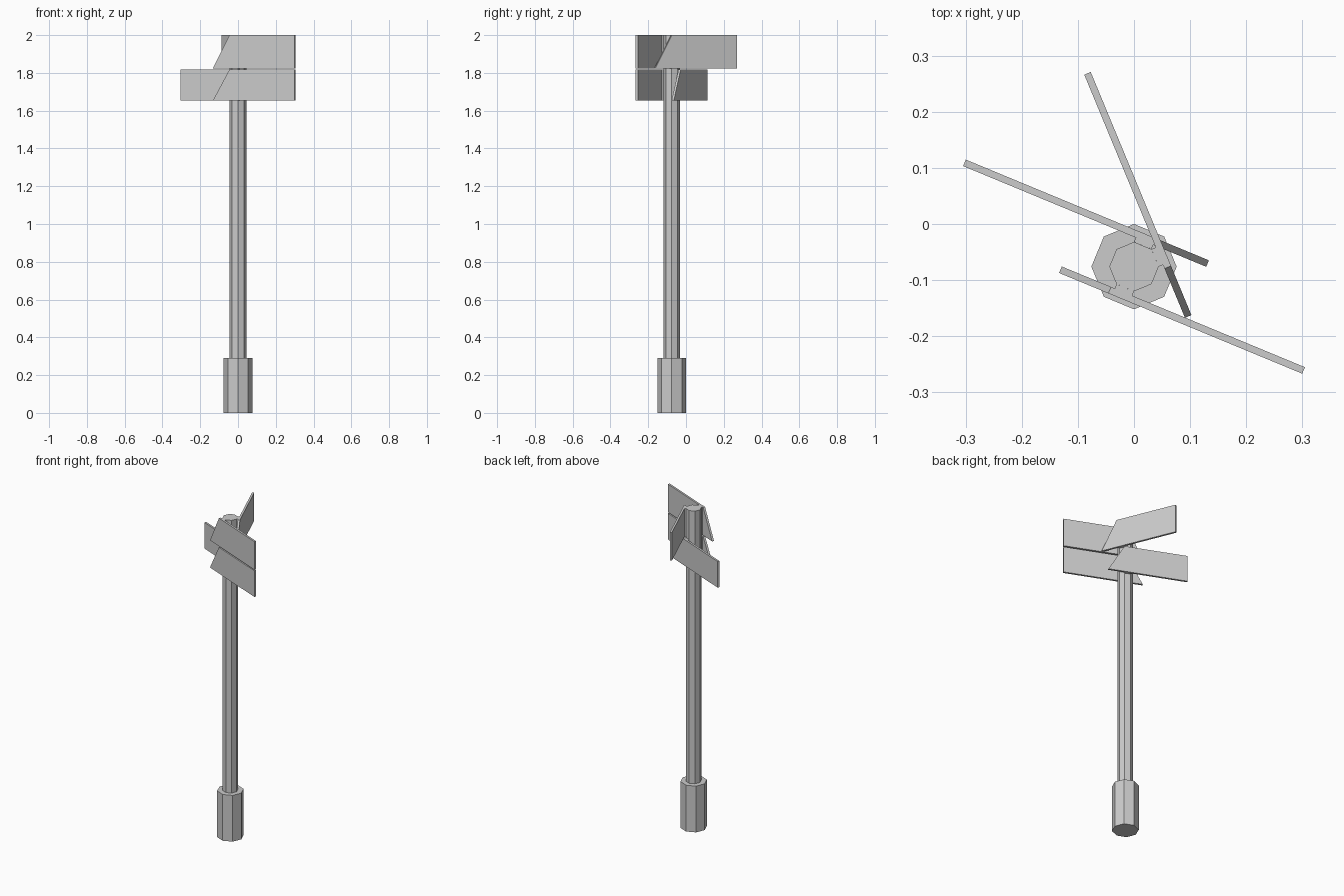
import bpy
from math import radians, cos, sin, pi

if "Cube" in bpy.data.objects:
    bpy.data.objects.remove(bpy.data.objects["Cube"])

CY = -0.076  # pole axis sits behind the origin line


def prism(name, profile, to_world):
    """Closed solid from a profile swept between two depths."""
    n = len(profile)
    verts = [to_world(a, b, k) for k in (0, 1) for a, b in profile]
    faces = [list(range(n))[::-1], list(range(n, 2 * n))]
    faces += [[i, (i + 1) % n, n + (i + 1) % n, n + i] for i in range(n)]
    mesh = bpy.data.meshes.new(name)
    mesh.from_pydata(verts, [], faces)
    mesh.update()
    obj = bpy.data.objects.new(name, mesh)
    bpy.context.collection.objects.link(obj)
    return obj


def octagon_post(name, radius, z0, z1):
    ring = [(radius * cos(i * pi / 4), radius * sin(i * pi / 4)) for i in range(8)]
    return prism(name, ring, lambda a, b, k: (a, CY + b, (z0, z1)[k]))


def side_plate(name, angle, profile, d0, d1):
    """Profile (along, z) placed on the post side facing the given angle."""
    c, s = cos(radians(angle)), sin(radians(angle))

    def place(t, z, k):
        d = (d1, d0)[k]
        return (c * d - s * t, CY + s * d + c * t, z)
    obj = prism(name, profile, place)
    # keep normals outward regardless of winding
    import bmesh
    bm = bmesh.new()
    bm.from_mesh(obj.data)
    bmesh.ops.recalc_face_normals(bm, faces=bm.faces)
    bm.to_mesh(obj.data)
    bm.free()
    return obj


# Post and its wider foot
octagon_post("foot", 0.076, 0.0, 0.29)
octagon_post("post", 0.044, 0.29, 2.0)

# Direction boards with slanted tails, each on a mounting block
boards = [
    ("upper_front", 247.5, 1.824, 2.0),
    ("lower_front", 247.5, 1.653, 1.817),
    ("upper_side", 22.5, 1.824, 2.0),
    ("lower_back", 67.5, 1.653, 1.817),
]
for name, angle, z0, z1 in boards:
    side_plate(name + "_board", angle,
               [(-0.119, z0), (0.35, z0), (0.35, z1), (-0.024, z1)], 0.049, 0.0615)
    side_plate(name + "_mount", angle,
               [(-0.0168, z0), (0.0168, z0), (0.0168, z1), (-0.0168, z1)], 0.0407, 0.049)
